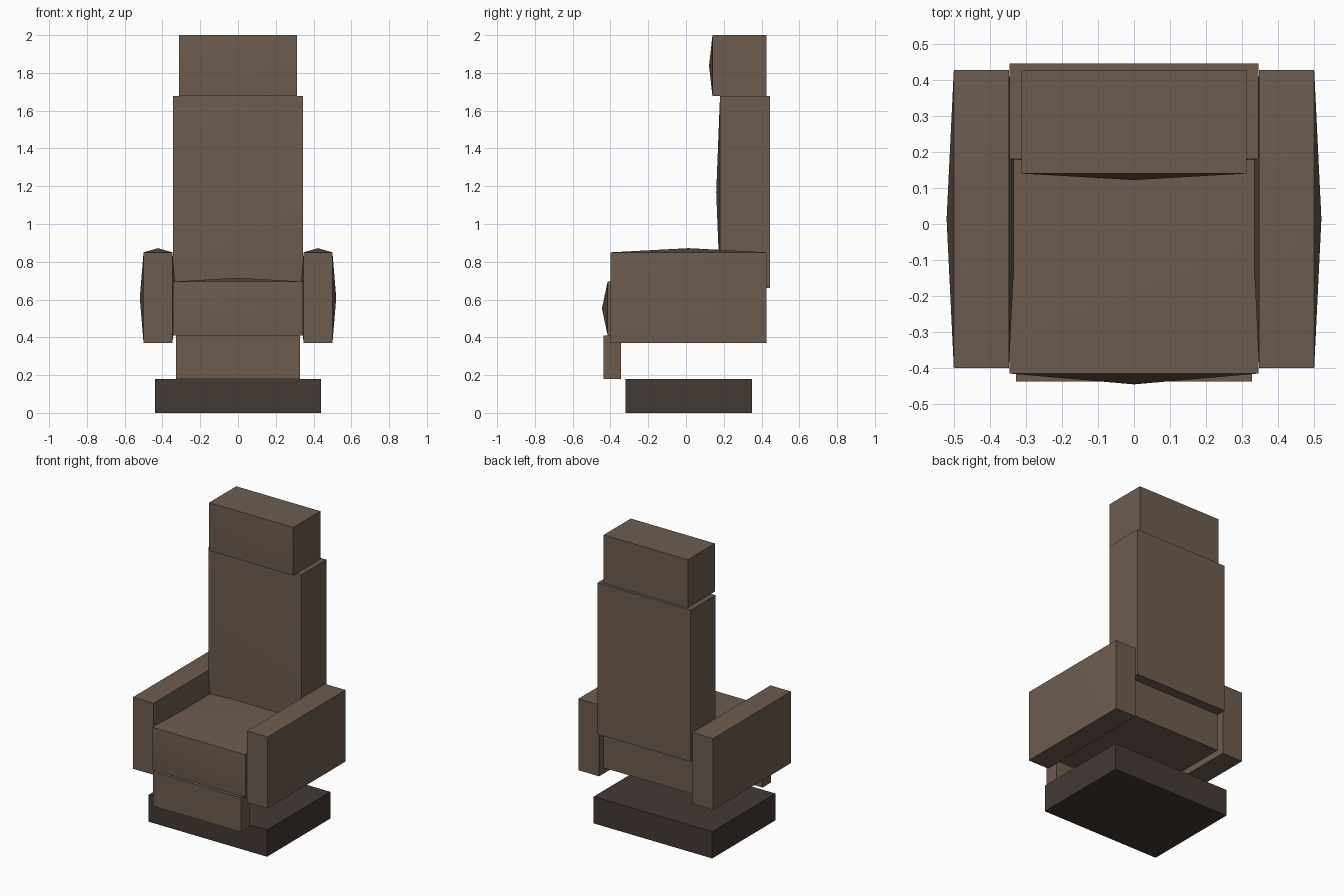
import bpy, bmesh, math
from mathutils import Vector

if "Cube" in bpy.data.objects:
    bpy.data.objects.remove(bpy.data.objects["Cube"])


def make_material(name, rgb):
    mat = bpy.data.materials.new(name)
    mat.diffuse_color = (*rgb, 1)
    mat.use_nodes = True
    mat.node_tree.nodes["Principled BSDF"].inputs["Base Color"].default_value = mat.diffuse_color
    return mat


BROWN = make_material("brown upholstery", (0.155, 0.107, 0.078))
DARK = make_material("dark brown base", (0.056, 0.041, 0.034))


def block(name, low, high, mat, bulges=()):
    """Box between two corners; bulges = (outward direction, height) pairs
    that raise the centre of that side into a shallow cushion."""
    low, high = Vector(low), Vector(high)
    bm = bmesh.new()
    bmesh.ops.create_cube(bm, size=1)
    for v in bm.verts:
        v.co = Vector([(low[i] + high[i]) / 2 + v.co[i] * (high[i] - low[i])
                       for i in range(3)])
    bm.normal_update()
    for direction, height in bulges:
        face = max((f for f in bm.faces if len(f.verts) == 4),
                   key=lambda f: f.normal.dot(Vector(direction)))
        bmesh.ops.poke(bm, faces=[face], offset=height)
        bm.normal_update()
    mesh = bpy.data.meshes.new(name)
    bm.to_mesh(mesh)
    bm.free()
    mesh.materials.append(mat)
    obj = bpy.data.objects.new(name, mesh)
    bpy.context.collection.objects.link(obj)
    bpy.context.view_layer.objects.active = obj
    obj.select_set(True)
    bpy.ops.object.shade_smooth_by_angle(angle=math.radians(30))
    obj.select_set(False)
    return obj


FRONT, UP, LEFT, RIGHT = (0, -1, 0), (0, 0, 1), (-1, 0, 0), (1, 0, 0)

# Floor base and hanging leg rest
block("base", (-0.44, -0.32, 0), (0.44, 0.35, 0.18), DARK)
block("leg_rest", (-0.327, -0.437, 0.18), (0.327, -0.345, 0.41), BROWN)

# Cushions
block("seat", (-0.345, -0.415, 0.41), (0.345, 0.38, 0.695), BROWN,
      [(FRONT, 0.03), (UP, 0.02)])
block("backrest", (-0.345, 0.18, 0.66), (0.345, 0.445, 1.677), BROWN,
      [(FRONT, 0.02)])
block("headrest", (-0.312, 0.14, 1.677), (0.312, 0.427, 2.0), BROWN,
      [(FRONT, 0.018)])

# Padded arms on both sides
for side, x0, x1 in (("left", -0.5, -0.347), ("right", 0.347, 0.5)):
    block(side + "_arm", (x0, -0.4, 0.37), (x1, 0.427, 0.85), BROWN,
          [(UP, 0.022), (LEFT, 0.02), (RIGHT, 0.02)])
